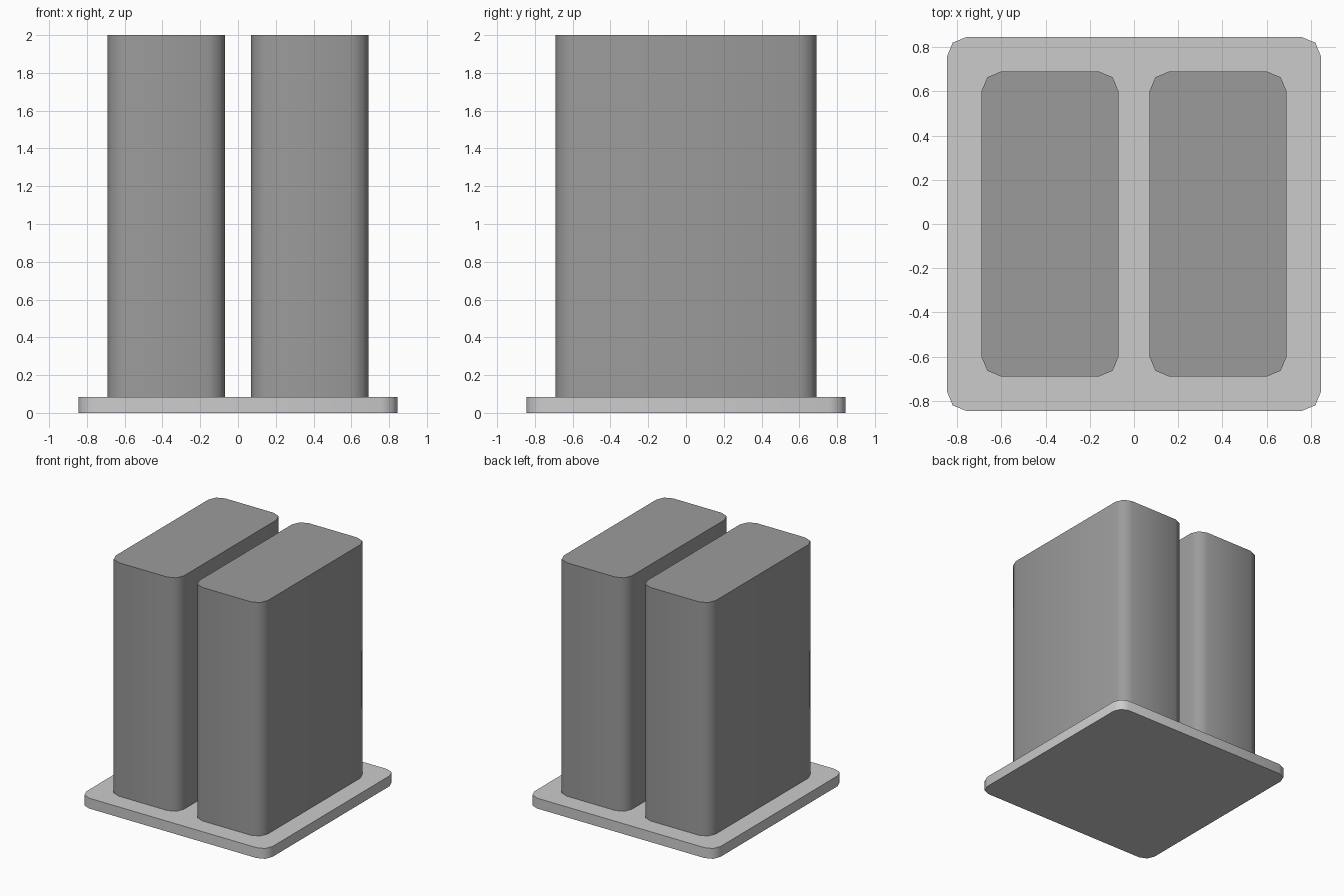
import bpy, bmesh
from math import radians

if "Cube" in bpy.data.objects:
    bpy.data.objects.remove(bpy.data.objects["Cube"])


def rounded_block(name, x0, x1, y0, y1, z0, z1, radius, material=None):
    """Box with vertical edges rounded in two segments."""
    bm = bmesh.new()
    bmesh.ops.create_cube(bm, size=1)
    for v in bm.verts:
        v.co.x = x1 if v.co.x > 0 else x0
        v.co.y = y1 if v.co.y > 0 else y0
        v.co.z = z1 if v.co.z > 0 else z0
    uprights = [e for e in bm.edges
                if abs(e.verts[0].co.z - e.verts[1].co.z) > 1e-4]
    bmesh.ops.bevel(bm, geom=uprights, offset=radius, offset_type='OFFSET',
                    segments=2, profile=0.5, affect='EDGES')
    mesh = bpy.data.meshes.new(name)
    bm.to_mesh(mesh)
    bm.free()
    obj = bpy.data.objects.new(name, mesh)
    bpy.context.collection.objects.link(obj)
    if material:
        mesh.materials.append(material)
    bpy.ops.object.select_all(action='DESELECT')
    obj.select_set(True)
    bpy.context.view_layer.objects.active = obj
    bpy.ops.object.shade_smooth_by_angle(angle=radians(60))
    return obj


dark = bpy.data.materials.new("dark_grey")
dark.diffuse_color = (0.33, 0.33, 0.33, 1)
dark.use_nodes = True
dark.node_tree.nodes["Principled BSDF"].inputs["Base Color"].default_value = dark.diffuse_color

# Thin base plate
rounded_block("base_plate", -0.845, 0.845, -0.845, 0.845, 0, 0.085, 0.085)

# Twin towers standing on the plate
for name, x0, x1 in (("left_tower", -0.69, -0.07), ("right_tower", 0.07, 0.69)):
    rounded_block(name, x0, x1, -0.69, 0.69, 0.085, 2.0, 0.09, dark)
